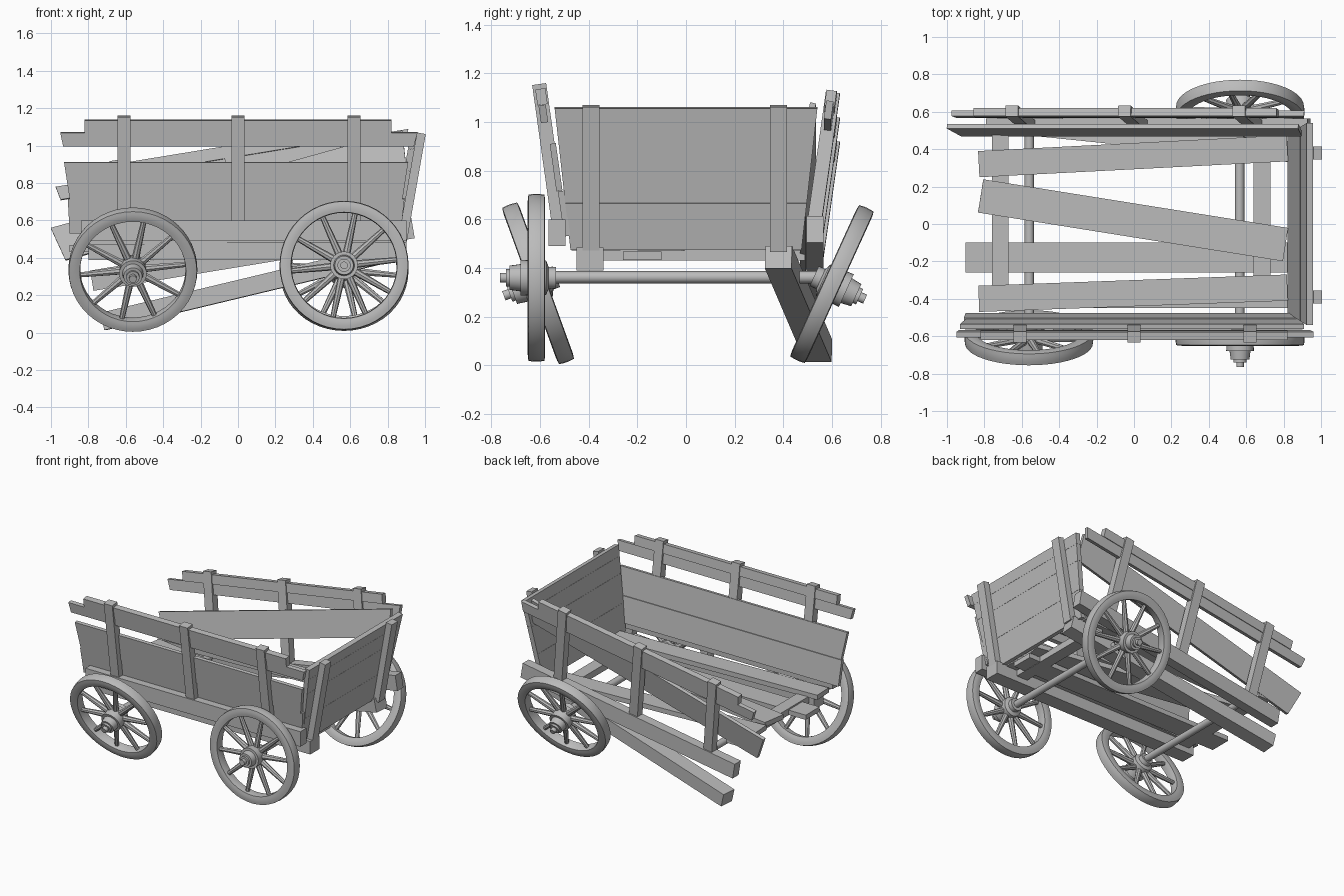
import bpy, bmesh
from math import radians, pi, cos, sin
from mathutils import Matrix, Vector

if "Cube" in bpy.data.objects:
    bpy.data.objects.remove(bpy.data.objects["Cube"])

wood = bpy.data.materials.new("weathered grey")
wood.use_nodes = True
GREY = (0.5, 0.5, 0.5, 1)
wood.diffuse_color = GREY
wood.node_tree.nodes["Principled BSDF"].inputs["Base Color"].default_value = GREY


def T(x, y, z):
    return Matrix.Translation((x, y, z))


def R(deg, axis):
    return Matrix.Rotation(radians(deg), 4, axis)


def finish(name, bm, matrix=Matrix(), smooth=False):
    bmesh.ops.transform(bm, matrix=matrix, verts=bm.verts)
    bmesh.ops.recalc_face_normals(bm, faces=bm.faces)
    mesh = bpy.data.meshes.new(name)
    bm.to_mesh(mesh)
    bm.free()
    mesh.materials.append(wood)
    ob = bpy.data.objects.new(name, mesh)
    bpy.context.collection.objects.link(ob)
    if smooth:
        bpy.ops.object.select_all(action='DESELECT')
        ob.select_set(True)
        bpy.context.view_layer.objects.active = ob
        bpy.ops.object.shade_smooth_by_angle(angle=radians(35))
    return ob


def board(name, x, y, z, matrix=Matrix(), flare=(0, 0)):
    """Box between the given ranges; flare pushes the upper ends along x."""
    bm = bmesh.new()
    bmesh.ops.create_cube(bm, size=1)
    for v in bm.verts:
        right, top = v.co.x > 0, v.co.z > 0
        v.co = (x[right] + (flare[right] if top else 0), y[v.co.y > 0], z[top])
    return finish(name, bm, matrix)


def beam(name, start, end, width, height):
    """Box running from start to end."""
    a, b = Vector(start), Vector(end)
    d = (b - a).normalized()
    side = Vector((0, 0, 1)).cross(d).normalized()
    rot = Matrix((d, side, d.cross(side))).transposed().to_4x4()
    h = (b - a).length / 2
    return board(name, (-h, h), (-width / 2, width / 2), (-height / 2, height / 2),
                 Matrix.Translation((a + b) / 2) @ rot)


def lathe(bm, profile, closed=False, steps=40):
    """Turn (radius, y) points around the y axis."""
    vs = [bm.verts.new((r, y, 0)) for r, y in profile]
    pairs = list(zip(vs, vs[1:])) + ([(vs[-1], vs[0])] if closed else [])
    es = [bm.edges.new(p) for p in pairs]
    bmesh.ops.spin(bm, geom=vs + es, cent=(0, 0, 0), axis=(0, 1, 0),
                   angle=2 * pi, steps=steps)
    bmesh.ops.remove_doubles(bm, verts=bm.verts, dist=0.0005)


# Wheels: rounded rim, stepped hub, tapered spokes
def wheel(name, matrix):
    bm = bmesh.new()
    rim = []
    for i in range(16):
        c, s = cos(i * pi / 8), sin(i * pi / 8)
        squash = max(abs(c), abs(s)) ** 0.7
        rim.append((0.313 + 0.032 * c / squash, 0.036 * s / squash))
    lathe(bm, rim, closed=True, steps=48)
    lathe(bm, [(0, .08), (.045, .08), (.045, .05), (.07, .04), (.074, -.065),
               (.056, -.065), (.05, -.11), (.035, -.11), (.035, -.125),
               (.02, -.125), (.02, -.15), (0, -.15)], steps=24)
    for i in range(10):
        bmesh.ops.create_cone(bm, segments=8, radius1=.021, radius2=.014, depth=.24,
                              matrix=R(36 * i + 12, 'Y') @ T(0, 0, .175))
    finish(name, bm, matrix, smooth=True)


wheel("front_left_wheel", T(.567, -.615, .36))
wheel("front_right_wheel", T(-.562, -.608, .337) @ R(20, 'X'))
wheel("back_left_wheel", T(.567, .6, .334) @ R(-24.5, 'X') @ R(180, 'Z'))

# Axles
for label, x, y1 in (("left_axle", .565, .56), ("right_axle", -.56, .47)):
    bm = bmesh.new()
    lathe(bm, [(0, -.56), (.025, -.56), (.025, y1), (0, y1)], steps=20)
    finish(label, bm, T(x, 0, .362), smooth=True)

# Chassis: one sound beam, one fallen beam, two cross beams
beam("long_beam", (-.8, -.395, .437), (.9, -.395, .437), .11, .095)
beam("fallen_beam", (.89, .38, .445), (-.72, .545, .06), .11, .095)
for label, x, y1 in (("right_cross_beam", -.715, .49), ("left_cross_beam", .685, .44)):
    board(label, (x - .045, x + .045), (-.44, y1), (.43, .478))

# Loose floor planks
planks = [((-.83, .32, .49), (.82, .405, .49), .14),
          ((-.82, .15, .5), (.81, -.11, .49), .18),
          ((-.9, -.18, .45), (.82, -.18, .45), .16),
          ((-.83, -.4, .49), (.82, -.34, .49), .14)]
for i, (a, b, w) in enumerate(planks):
    beam(f"floor_plank_{i + 1}", a, b, w, .035)


# Side panel in its own frame: z up the panel, -y outward
def side_panel(label, matrix, whole):
    board(label + "_sill", (-.84, .9), (-.07, 0), (0, .11), matrix @ R(-8, 'X'))
    if whole:
        board(label + "_lower_board", (-.9, .87), (0, .025), (.04, .227), matrix, (-.01, .02))
        board(label + "_upper_board", (-.9, .88), (-.006, .019), (.228, .425), matrix, (-.03, .03))
    board(label + "_lower_rail", (-.935, .94), (-.03, 0), (.515, .588), matrix, (-.015, .02))
    board(label + "_top_rail", (-.82, .82), (-.034, .008), (.589, .655), matrix)
    for i, x in enumerate((-.61, 0, .62)):
        board(f"{label}_post_{i + 1}", (x - .034, x + .034), (-.044, .014), (.1, .675), matrix)


front_y = .495
side_panel("front_side", T(0, -front_y, .49) @ R(8, 'X'), True)
# The back panel has slipped down at its right end
slip = T(.915, 0, .5) @ R(-9.3, 'Y') @ T(-.87, 0, -.49)
side_panel("back_side", slip @ T(0, front_y, .49) @ R(-8, 'X') @ Matrix.Scale(-1, 4, (0, 1, 0)), False)
board("back_side_loose_board", (.03, 1.92), (-.025, 0), (-.19, 0),
      T(-1, .535, .555) @ R(-15.5, 'Y') @ R(-13, 'X'), (-.03, .03))

# Tailgate, leaning outward; z runs up the boards
lean = T(.82, 0, .48) @ R(10, 'Y') @ R(90, 'Z')
rows = [(0, .195), (.196, .396), (.397, .513), (.514, .59)]
for i, (z0, z1) in enumerate(rows):
    w0, w1 = .475 + .11 * z0, .475 + .11 * z1
    board(f"tailgate_board_{i + 1}", (-w0, w0), (-.035, 0), (z0, z1), lean, (w0 - w1, w1 - w0))
for label, y in (("front_tailgate_post", -.39), ("back_tailgate_post", .38)):
    board(label, (y - .035, y + .035), (-.08, -.035), (0, .605), lean)
